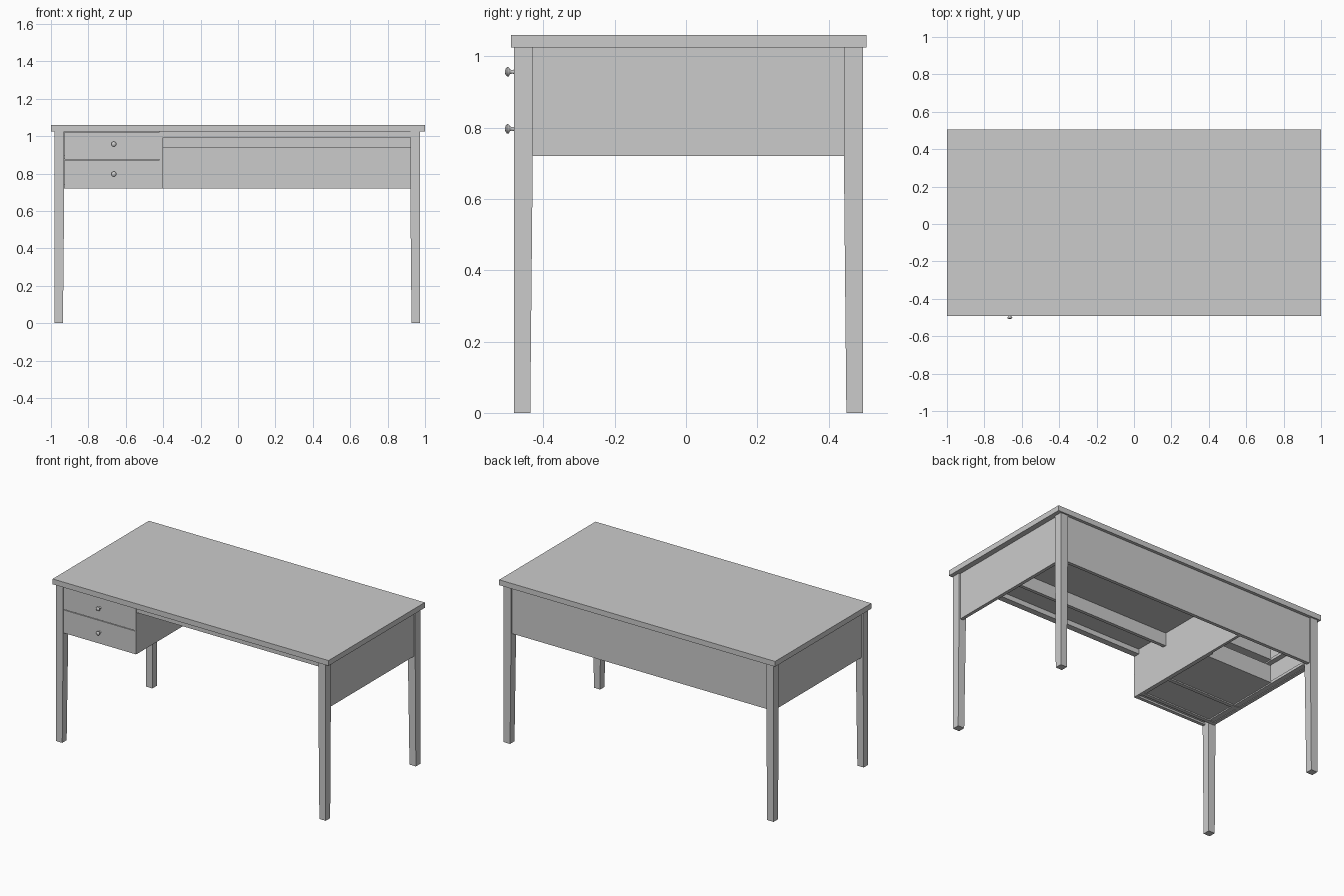
import bpy, bmesh, math

if "Cube" in bpy.data.objects:
    bpy.data.objects.remove(bpy.data.objects["Cube"])


def mesh_object(name, bm):
    bmesh.ops.recalc_face_normals(bm, faces=bm.faces)
    me = bpy.data.meshes.new(name)
    bm.to_mesh(me)
    bm.free()
    ob = bpy.data.objects.new(name, me)
    bpy.context.collection.objects.link(ob)
    return ob


def box(name, x0, x1, y0, y1, z0, z1):
    bm = bmesh.new()
    bmesh.ops.create_cube(bm, size=1)
    for v in bm.verts:
        v.co = ((x0 + x1) / 2 + v.co.x * (x1 - x0),
                (y0 + y1) / 2 + v.co.y * (y1 - y0),
                (z0 + z1) / 2 + v.co.z * (z1 - z0))
    return mesh_object(name, bm)


APRON, UNDER, TOP = 0.721, 1.025, 1.06
LEFT, RIGHT = -0.982, 0.974      # outer leg faces
FRONT, BACK = -0.483, 0.496
LEG, FOOT = 0.053, 0.046         # leg width at apron and at floor


def leg(name, cx, cy, sx, sy):
    # square leg, tapered on its two inner faces below the apron
    bm = bmesh.new()
    rings = []
    for z, w in ((0, FOOT), (APRON, LEG), (UNDER, LEG)):
        rings.append([bm.verts.new((cx + sx * a * w, cy + sy * b * w, z))
                      for a, b in ((0, 0), (1, 0), (1, 1), (0, 1))])
    for lo, hi in zip(rings, rings[1:]):
        for i in range(4):
            j = (i + 1) % 4
            bm.faces.new((lo[i], lo[j], hi[j], hi[i]))
    bm.faces.new(rings[0])
    bm.faces.new(rings[-1])
    return mesh_object(name, bm)


def knob(name, x, y, z):
    # turned knob, profile is (distance out from drawer, radius)
    profile = [(0, 0.009), (0.003, 0.006), (0.010, 0.005), (0.015, 0.007),
               (0.018, 0.0125), (0.023, 0.0135), (0.027, 0.009), (0.029, 0.003)]
    n = 20
    bm = bmesh.new()
    rings = [[bm.verts.new((x + r * math.cos(2 * math.pi * i / n), y - d,
                            z + r * math.sin(2 * math.pi * i / n)))
              for i in range(n)] for d, r in profile]
    for a, b in zip(rings, rings[1:]):
        for i in range(n):
            j = (i + 1) % n
            bm.faces.new((a[i], a[j], b[j], b[i]))
    bm.faces.new(rings[0])
    bm.faces.new(rings[-1])
    ob = mesh_object(name, bm)
    bpy.context.view_layer.objects.active = ob
    ob.select_set(True)
    bpy.ops.object.shade_smooth_by_angle(angle=math.radians(50))
    ob.select_set(False)


# top and legs
box("table_top", -1, 1, -0.491, 0.506, UNDER, TOP)
for yname, cy, sy in (("front", FRONT, 1), ("back", BACK, -1)):
    for xname, cx, sx in (("left", LEFT, 1), ("right", RIGHT, -1)):
        leg(f"{yname}_{xname}_leg", cx, cy, sx, sy)

# aprons between the legs
yin0, yin1 = FRONT + LEG, BACK - LEG
xin0, xin1 = LEFT + LEG, RIGHT - LEG
box("left_apron", LEFT + 0.010, LEFT + 0.032, yin0, yin1, APRON, UNDER)
box("right_apron", RIGHT - 0.032, RIGHT - 0.010, yin0, yin1, APRON, UNDER)
box("back_apron", xin0, xin1, BACK - 0.032, BACK - 0.010, APRON, UNDER)

# drawer bay side panel, front rail and stretcher
BAY = -0.402
box("bay_panel", BAY - 0.018, BAY, -0.476, BACK - 0.032, APRON, UNDER)
box("front_rail", BAY, xin1, -0.475, -0.435, 0.993, UNDER)
box("stretcher", BAY, RIGHT - 0.032, -0.212, -0.190, 0.940, UNDER)
box("lower_bay_bar", LEFT + 0.032, BAY - 0.018, -0.205, -0.180, APRON, 0.729)
box("front_bay_bar", LEFT + 0.032, BAY - 0.018, -0.430, -0.405, APRON, 0.729)

# drawers: front, open box, runners and knob
bx0, bx1 = xin0 + 0.012, BAY - 0.032
for label, z0, z1, kz in (("lower", APRON, 0.872, 0.797),
                          ("upper", 0.876, 1.022, 0.957)):
    box(f"{label}_drawer_front", xin0 + 0.002, BAY - 0.001, -0.480, -0.458, z0, z1)
    b0, b1 = z0 + 0.012, z1 - 0.025
    box(f"{label}_drawer_bottom", bx0, bx1, -0.458, 0.15, b0, b0 + 0.008)
    box(f"{label}_drawer_back", bx0, bx1, 0.138, 0.15, b0, b1)
    for side, x in (("left", bx0), ("right", bx1 - 0.012)):
        box(f"{label}_drawer_{side}_side", x, x + 0.012, -0.458, 0.15, b0, b1)
    box(f"{label}_left_runner", LEFT + 0.032, bx0, yin0, yin1, z0 + 0.004, z0 + 0.022)
    box(f"{label}_right_runner", bx1, BAY - 0.018, yin0, 0.20, z0 + 0.004, z0 + 0.022)
    knob(f"{label}_knob", -0.664, -0.479, kz)
